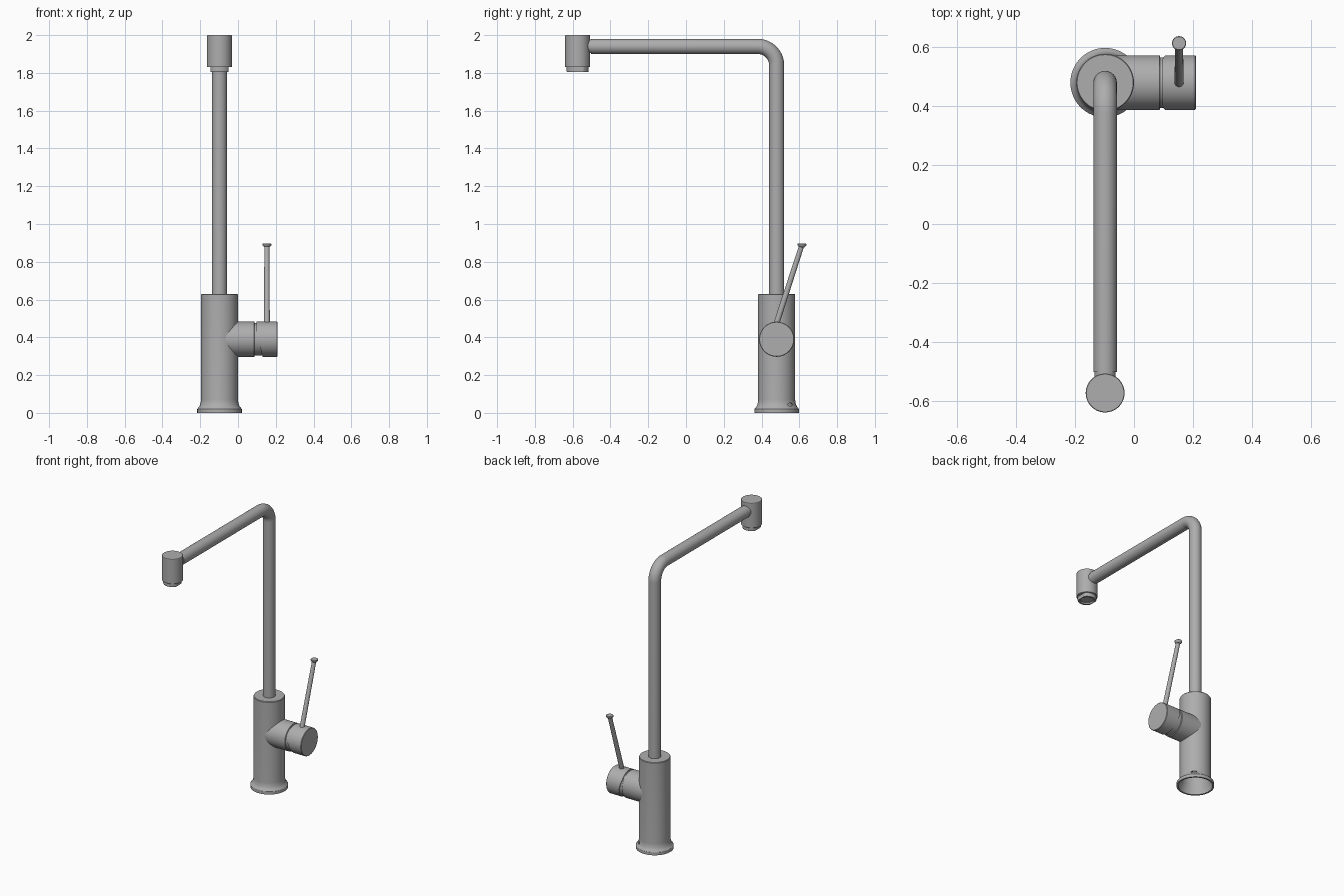
import bpy, bmesh, math
from mathutils import Vector, Matrix

default = bpy.data.objects.get("Cube")
if default:
    bpy.data.objects.remove(default, do_unlink=True)

# Brushed steel, the only colour
steel = bpy.data.materials.new("brushed_steel")
steel.use_nodes = True
GREY = (0.42, 0.42, 0.42, 1.0)
steel.diffuse_color = GREY
steel.node_tree.nodes["Principled BSDF"].inputs["Base Color"].default_value = GREY

CX, CY = -0.098, 0.48      # column axis
HEAD_Y = -0.574            # outlet axis
KNOB_Z = 0.39              # mixer axis height


def smooth(obj):
    bpy.ops.object.select_all(action='DESELECT')
    obj.select_set(True)
    bpy.context.view_layer.objects.active = obj
    bpy.ops.object.shade_smooth_by_angle(angle=math.radians(30))


def finish(name, bm):
    bmesh.ops.recalc_face_normals(bm, faces=bm.faces)
    mesh = bpy.data.meshes.new(name)
    bm.to_mesh(mesh)
    bm.free()
    mesh.materials.append(steel)
    obj = bpy.data.objects.new(name, mesh)
    bpy.context.collection.objects.link(obj)
    return obj


def lathe(profile, origin, axis=(0, 0, 1), steps=64):
    """Revolve (radius, height) points around an axis through origin."""
    bm = bmesh.new()
    verts = [bm.verts.new((r, 0, h)) for r, h in profile]
    edges = [bm.edges.new(pair) for pair in zip(verts, verts[1:])]
    bmesh.ops.spin(bm, geom=verts + edges, cent=(0, 0, 0), axis=(0, 0, 1),
                   angle=math.tau, steps=steps)
    bmesh.ops.remove_doubles(bm, verts=bm.verts, dist=1e-5)
    turn = Vector((0, 0, 1)).rotation_difference(Vector(axis)).to_matrix().to_4x4()
    bm.transform(Matrix.Translation(origin) @ turn)
    return bm


def turned(name, profile, origin, axis=(0, 0, 1), steps=64):
    obj = finish(name, lathe(profile, origin, axis, steps))
    smooth(obj)
    return obj


# Column with flared foot, open underneath
column = finish("column", lathe(
    [(0, 0.28), (0.088, 0.28), (0.088, 0.06), (0.106, 0.02), (0.107, 0),
     (0.118, 0), (0.118, 0.02), (0.114, 0.026), (0.108, 0.032), (0.103, 0.042),
     (0.099, 0.058), (0.098, 0.07), (0.098, 0.626), (0.095, 0.63), (0, 0.63)],
    (CX, CY, 0)))

# Small drain slot in the foot
diag = Vector((1, 1, 0)).normalized()
slot_bm = bmesh.new()
bmesh.ops.create_cone(slot_bm, cap_ends=True, segments=24, radius1=0.02,
                      radius2=0.02, depth=0.08)
slot_bm.transform(Matrix.Translation(Vector((CX, CY, 0.044)) + diag * 0.1)
                  @ Matrix.Rotation(math.radians(-45), 4, 'Z')
                  @ Matrix.Rotation(math.radians(90), 4, 'X')
                  @ Matrix.Diagonal((1, 0.4, 1, 1)))
slot = finish("drain_slot_cutter", slot_bm)
cut = column.modifiers.new("slot", 'BOOLEAN')
cut.operation, cut.solver, cut.object = 'DIFFERENCE', 'EXACT', slot
bpy.context.view_layer.objects.active = column
column.select_set(True)
bpy.ops.object.modifier_apply(modifier=cut.name)
bpy.data.objects.remove(slot, do_unlink=True)
smooth(column)

# Spout pipe: riser, quarter bend and arm
BEND, ARM_Z = 0.10, 1.94
path = [(CX, CY, 0.6)]
for i in range(17):
    a = math.pi / 2 * i / 16
    path.append((CX, CY - BEND + BEND * math.cos(a), ARM_Z - BEND + BEND * math.sin(a)))
path.append((CX, -0.503, ARM_Z))
curve = bpy.data.curves.new("spout_pipe", 'CURVE')
curve.dimensions = '3D'
curve.bevel_depth = 0.04
curve.bevel_resolution = 10
curve.use_fill_caps = True
spline = curve.splines.new('POLY')
spline.points.add(len(path) - 1)
for point, co in zip(spline.points, path):
    point.co = (*co, 1)
curve.materials.append(steel)
pipe = bpy.data.objects.new("spout_pipe", curve)
bpy.context.collection.objects.link(pipe)
bpy.ops.object.select_all(action='DESELECT')
pipe.select_set(True)
bpy.context.view_layer.objects.active = pipe
bpy.ops.object.convert(target='MESH')
smooth(bpy.context.view_layer.objects.active)

# Neck joining pipe and outlet
turned("spout_neck", [(0, 0), (0.036, 0), (0.036, 0.06), (0, 0.06)],
       (CX, -0.55, ARM_Z), (0, 1, 0), 40)

# Outlet head
turned("outlet_head",
       [(0, 1.83), (0.064, 1.83), (0.066, 1.832), (0.066, 1.997), (0.064, 2.0), (0, 2.0)],
       (CX, HEAD_Y, 0))

# Aerator with two spanner flats and a recessed mouth
bm = lathe([(0, 1.815), (0.042, 1.815), (0.044, 1.805), (0.056, 1.805),
            (0.058, 1.808), (0.058, 1.835), (0, 1.835)], (CX, HEAD_Y, 0))
for v in bm.verts:
    v.co.x = CX + max(-0.048, min(0.048, v.co.x - CX))
smooth(finish("aerator", bm))

# Mixer housing, inner core and turning cap along +x
MIX = (0, CY, KNOB_Z)
R = 0.093
turned("mixer_housing", [(0, -0.09), (R, -0.09), (R, 0.086), (R - 0.002, 0.088), (0, 0.088)],
       MIX, (1, 0, 0))
turned("mixer_core", [(0, 0.07), (0.086, 0.07), (0.086, 0.16), (0, 0.16)], MIX, (1, 0, 0))

# The cap's inner edge slants away below its hinge line
HINGE_Z = 0.44
bm = lathe([(0, 0.097), (R, 0.097), (R, 0.207), (R - 0.003, 0.21), (0, 0.21)], MIX, (1, 0, 0))
bmesh.ops.bisect_plane(bm, geom=bm.verts[:] + bm.edges[:] + bm.faces[:],
                       plane_co=(0, 0, HINGE_Z), plane_no=(0, 0, 1))
for v in bm.verts:
    if v.co.x < 0.1 and v.co.z < HINGE_Z:
        v.co.x += (HINGE_Z - v.co.z) * 0.23
smooth(finish("mixer_cap", bm))

# Lever rod and its flat tip
foot, tip = Vector((0.153, 0.473, 0.455)), Vector((0.153, 0.613, 0.888))
rod = tip - foot
turned("lever_rod", [(0, 0), (0.0155, 0), (0.0135, rod.length), (0, rod.length)],
       foot, rod.normalized(), 32)
turned("lever_tip", [(0, 0.876), (0.013, 0.876), (0.023, 0.886), (0.024, 0.888),
                     (0.024, 0.894), (0.022, 0.896), (0, 0.896)],
       (0.153, 0.614, 0), steps=32)
